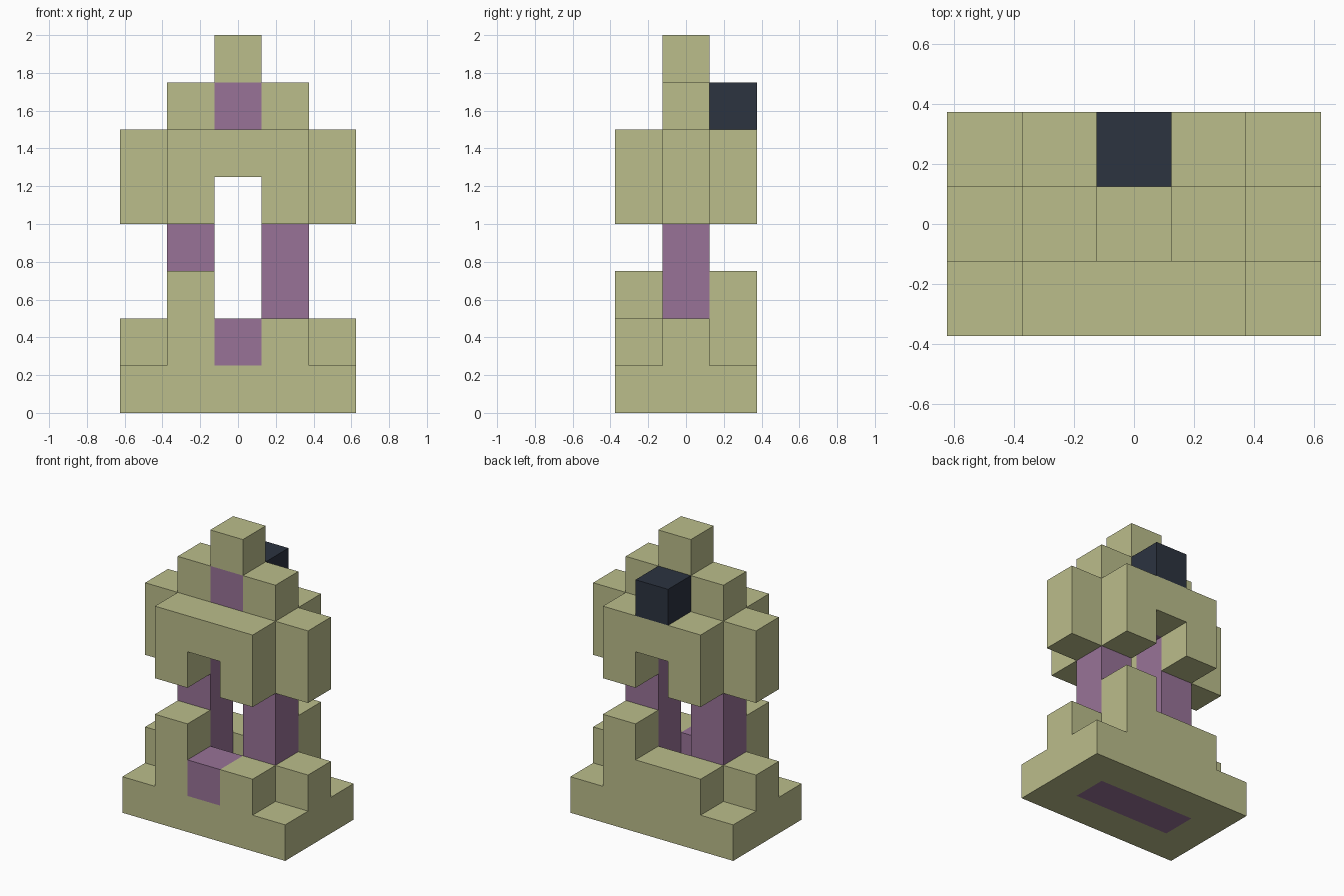
import bpy, bmesh

cube = bpy.data.objects.get("Cube")
if cube:
    bpy.data.objects.remove(cube)

CELL = 0.25  # every part sits on a grid of 5 x 3 x 8 cells
FRONT, MIDDLE, BACK = 0, 1, 2


def material(name, rgb):
    mat = bpy.data.materials.new(name)
    mat.use_nodes = True
    color = (*rgb, 1)
    mat.diffuse_color = color
    bsdf = next(n for n in mat.node_tree.nodes if n.type == 'BSDF_PRINCIPLED')
    bsdf.inputs["Base Color"].default_value = color
    bsdf.inputs["Roughness"].default_value = 0.9
    return mat


KHAKI = material("khaki", (0.497, 0.509, 0.258))
PURPLE = material("purple", (0.314, 0.171, 0.310))
NAVY = material("dark_navy", (0.025, 0.033, 0.051))


def slab(name, mat, row, outline):
    """Extrude an (x, z) outline through one row of cells in y."""
    bm = bmesh.new()
    y = (row - 1.5) * CELL
    verts = [bm.verts.new(((x - 2.5) * CELL, y, z * CELL)) for x, z in outline]
    face = bm.faces.new(verts)
    ext = bmesh.ops.extrude_face_region(bm, geom=[face])
    moved = [v for v in ext["geom"] if isinstance(v, bmesh.types.BMVert)]
    bmesh.ops.translate(bm, verts=moved, vec=(0, CELL, 0))
    bmesh.ops.recalc_face_normals(bm, faces=bm.faces)
    mesh = bpy.data.meshes.new(name)
    bm.to_mesh(mesh)
    bm.free()
    mesh.materials.append(mat)
    obj = bpy.data.objects.new(name, mesh)
    bpy.context.collection.objects.link(obj)
    return obj


def block(name, mat, row, x, z0, z1):
    """A column of cells one cell wide."""
    return slab(name, mat, row, [(x, z0), (x + 1, z0), (x + 1, z1), (x, z1)])


# Stepped base, front and back
slab("base_front", KHAKI, FRONT,
     [(0, 0), (5, 0), (5, 1), (4, 1), (4, 2), (3, 2),
      (3, 1), (2, 1), (2, 3), (1, 3), (1, 1), (0, 1)])
slab("base_back", KHAKI, BACK,
     [(0, 0), (5, 0), (5, 1), (4, 1), (4, 3), (3, 3),
      (3, 2), (1, 2), (1, 1), (0, 1)])
block("base_front_inlay", PURPLE, FRONT, 2, 1, 2)

# Legs joined by a sole, running up inside the torso
slab("legs", PURPLE, MIDDLE,
     [(1, 0), (4, 0), (4, 6), (3, 6), (3, 1), (2, 1), (2, 6), (1, 6)])

# Notched torso halves
for name, row in (("torso_front", FRONT), ("torso_back", BACK)):
    slab(name, KHAKI, row,
         [(1, 4), (2, 4), (2, 5), (3, 5), (3, 4), (4, 4), (4, 6), (1, 6)])

# Mirrored side parts
for side, outer, inner in (("right", 0, 1), ("left", 4, 3)):
    block(side + "_base_step", KHAKI, MIDDLE, outer, 0, 2)
    block(side + "_arm", KHAKI, MIDDLE, outer, 4, 6)
    block(side + "_shoulder", KHAKI, MIDDLE, inner, 6, 7)

# Head and back pack
block("face", PURPLE, MIDDLE, 2, 5, 7)
block("crown", KHAKI, MIDDLE, 2, 7, 8)
block("back_block", NAVY, BACK, 2, 6, 7)
